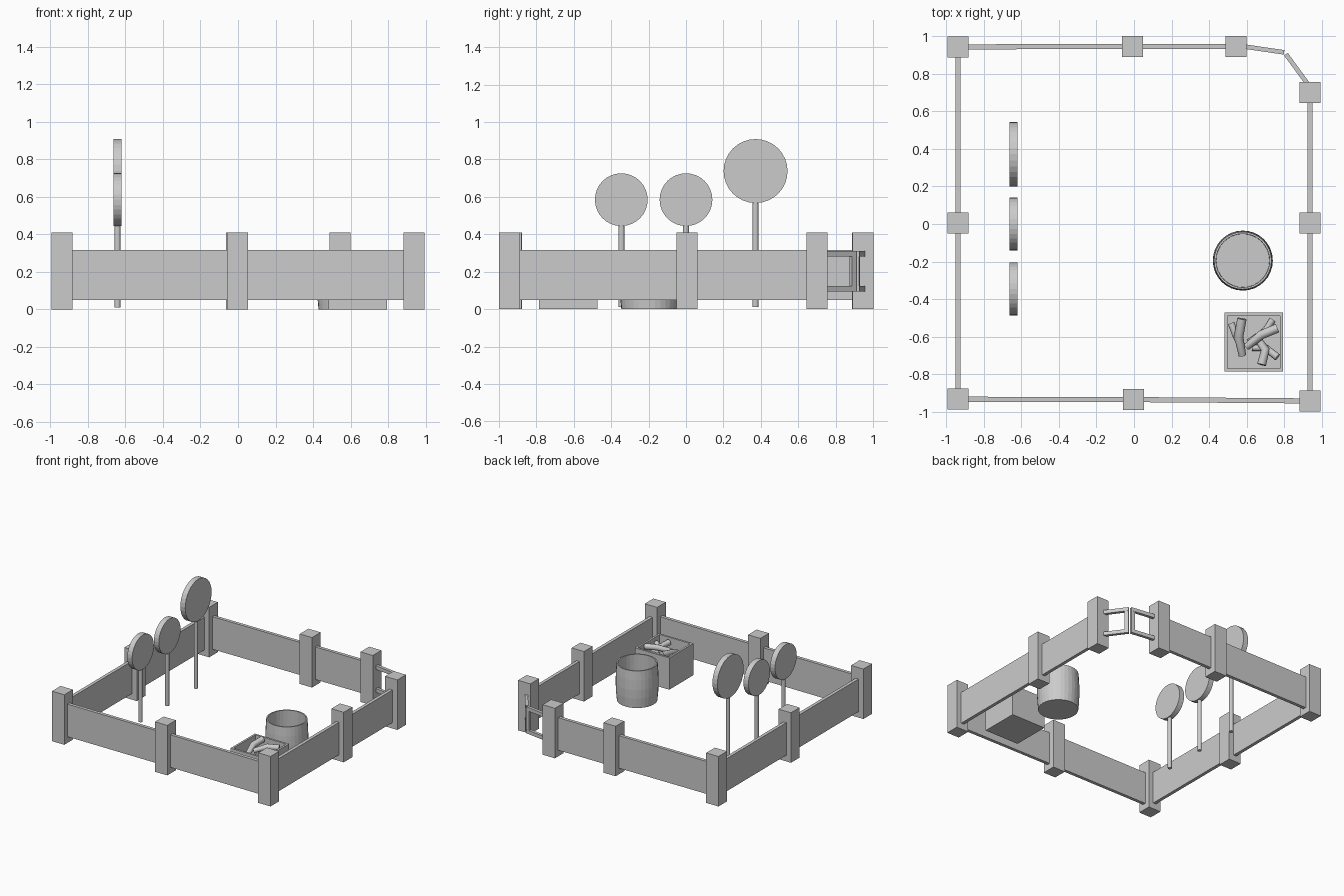
import bpy, bmesh, math
from mathutils import Vector

if "Cube" in bpy.data.objects:
    bpy.data.objects.remove(bpy.data.objects["Cube"])


def add_mesh(name, bm):
    bmesh.ops.recalc_face_normals(bm, faces=bm.faces)
    me = bpy.data.meshes.new(name)
    bm.to_mesh(me)
    bm.free()
    ob = bpy.data.objects.new(name, me)
    bpy.context.collection.objects.link(ob)
    return ob


def box(name, center, size, angle=0.0):
    bm = bmesh.new()
    bmesh.ops.create_cube(bm, size=1)
    for v in bm.verts:
        v.co = Vector(v.co) * Vector(size)
    ob = add_mesh(name, bm)
    ob.location = center
    ob.rotation_euler.z = angle
    return ob


def beam(name, a, b, z0, z1, thick):
    """Upright plank between two plan points."""
    a, b = Vector(a), Vector(b)
    d, m = b - a, (a + b) / 2
    return box(name, (m.x, m.y, (z0 + z1) / 2), (d.length, thick, z1 - z0), math.atan2(d.y, d.x))


def lathe(name, center, profile, n):
    """Closed profile of (radius, z), capped at both ends."""
    bm = bmesh.new()
    rings = [[bm.verts.new((r * math.cos(2 * math.pi * i / n), r * math.sin(2 * math.pi * i / n), z))
              for i in range(n)] for r, z in profile]
    for lo, hi in zip(rings, rings[1:]):
        for i in range(n):
            j = (i + 1) % n
            bm.faces.new((lo[i], lo[j], hi[j], hi[i]))
    bm.faces.new(rings[0])
    bm.faces.new(rings[-1])
    ob = add_mesh(name, bm)
    ob.location = center
    return ob


# Fence posts, clockwise from the gate round to the gate again
posts = [(0.939, 0.70), (0.939, 0.005), (0.939, -0.943), (-0.003, -0.936), (-0.939, -0.934),
         (-0.939, 0.005), (-0.939, 0.944), (-0.008, 0.947), (0.543, 0.947)]
for p in posts:
    box("fence_post", (p[0], p[1], 0.205), (0.112, 0.112, 0.41))

# Fence panels
for a, b in zip(posts, posts[1:]):
    beam("fence_panel", a, b, 0.05, 0.317, 0.027)

# Open-framed gate leaves: two rails and an end stile each
for a, b in (((0.58, 0.947), (0.80, 0.915)), ((0.927, 0.745), (0.81, 0.905))):
    a, b = Vector(a), Vector(b)
    for z in (0.108, 0.296):
        beam("gate_rail", a, b, z - 0.015, z + 0.015, 0.024)
    d = (b - a).normalized()
    beam("gate_stile", b - d * 0.03, b, 0.12, 0.285, 0.022)

# Round targets on poles
for y, z, r in ((-0.346, 0.585, 0.141), (0.0, 0.585, 0.141), (0.372, 0.738, 0.171)):
    disk = lathe("target_disk", (-0.642, y, z), [(r, -0.022), (r, 0.022)], 32)
    disk.rotation_euler.y = math.pi / 2
    lathe("target_pole", (-0.642, y, 0), [(0.016, 0.01), (0.016, z - r + 0.01)], 12)

# Open barrel
lathe("barrel", (0.58, -0.195, 0),
      [(0.151, 0), (0.158, 0.08), (0.160, 0.15), (0.158, 0.23), (0.153, 0.305),
       (0.143, 0.305), (0.149, 0.15), (0.142, 0.03)], 32)

# Open crate: solid box with an inset, sunken top
crate = box("crate", (0.639, -0.63, 0.13), (0.312, 0.314, 0.26))
bm = bmesh.new()
bm.from_mesh(crate.data)
top = max(bm.faces, key=lambda f: f.calc_center_median().z)
bmesh.ops.inset_region(bm, faces=[top], thickness=0.023)
walls = bmesh.ops.extrude_discrete_faces(bm, faces=[top])["faces"][0]
for v in walls.verts:
    v.co.z -= 0.09
bm.to_mesh(crate.data)
bm.free()

# Crooked firewood sticks
sticks = [
    ([(0.575, -0.505, 0.25), (0.558, -0.60, 0.235), (0.578, -0.70, 0.20)], 0.025),
    ([(0.518, -0.53, 0.21), (0.545, -0.60, 0.22), (0.57, -0.66, 0.21)], 0.018),
    ([(0.765, -0.555, 0.25), (0.68, -0.59, 0.25), (0.60, -0.655, 0.22)], 0.024),
    ([(0.68, -0.75, 0.23), (0.70, -0.67, 0.22), (0.65, -0.60, 0.20)], 0.024),
    ([(0.765, -0.71, 0.22), (0.70, -0.66, 0.20), (0.63, -0.66, 0.19)], 0.020),
    ([(0.74, -0.51, 0.20), (0.70, -0.57, 0.20), (0.61, -0.63, 0.19)], 0.018),
]
for pts, r in sticks:
    cu = bpy.data.curves.new("firewood_stick", 'CURVE')
    cu.dimensions = '3D'
    cu.bevel_depth = r
    cu.bevel_resolution = 2
    cu.use_fill_caps = True
    sp = cu.splines.new('POLY')
    sp.points.add(len(pts) - 1)
    for p, c in zip(sp.points, pts):
        p.co = (*c, 1)
    sp.points[-1].radius = 0.8
    bpy.context.collection.objects.link(bpy.data.objects.new("firewood_stick", cu))
